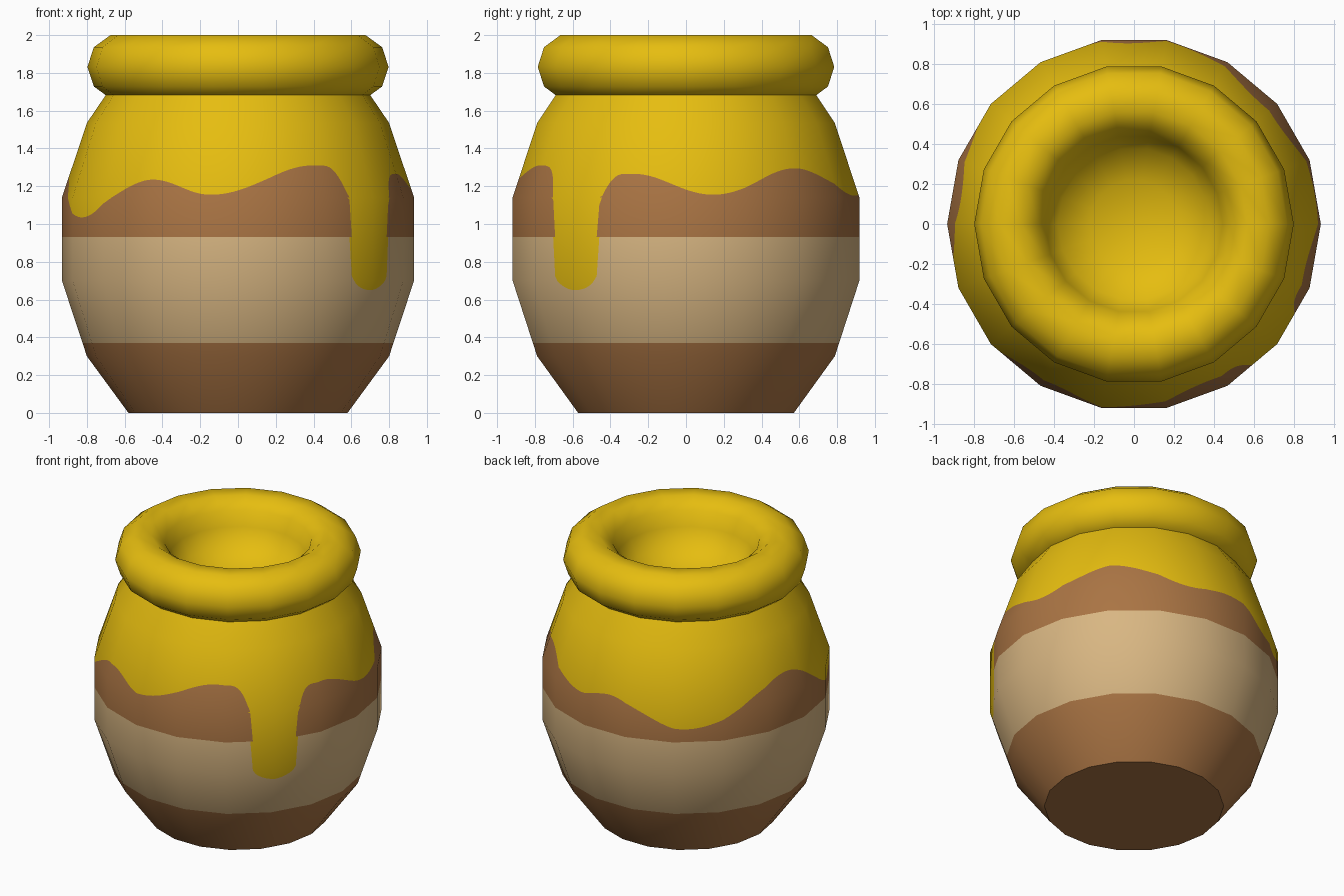
import bpy, bmesh, math
from mathutils import Vector

if "Cube" in bpy.data.objects:
    bpy.data.objects.remove(bpy.data.objects["Cube"])

SIDES, SUB = 18, 20


def mat(name, rgb):
    m = bpy.data.materials.new(name)
    m.diffuse_color = (*rgb, 1)
    m.use_nodes = True
    m.node_tree.nodes["Principled BSDF"].inputs["Base Color"].default_value = m.diffuse_color
    return m


BROWN = mat("clay_brown", (0.40, 0.175, 0.057))
CREAM = mat("cream_band", (0.69, 0.47, 0.225))
HONEY = mat("honey_yellow", (0.79, 0.51, 0.005))


def make_object(name, bm, mats):
    me = bpy.data.meshes.new(name)
    bm.to_mesh(me)
    bm.free()
    for m in mats:
        me.materials.append(m)
    ob = bpy.data.objects.new(name, me)
    bpy.context.collection.objects.link(ob)
    return ob


# Lower edge of the honey: (azimuth, height) of its crests and dips
EDGE = [(-154, 1.035), (-120, 1.235), (-99, 1.155), (-63, 1.31), (-18, 1.265),
        (9, 1.155), (41, 1.295), (76, 1.15), (92, 1.19), (125, 1.02),
        (173, 1.28), (206, 1.035)]
DRIP, HALF = -40, 9.5


def honey_edge(p):
    a = math.degrees(math.atan2(p.y, p.x))
    if a < -154:
        a += 360
    h = 1.15
    for (a0, h0), (a1, h1) in zip(EDGE, EDGE[1:]):
        if a0 <= a <= a1:
            h = h0 + (h1 - h0) * (1 - math.cos(math.pi * (a - a0) / (a1 - a0))) / 2
    d = abs(a - DRIP)
    if d < HALF:                      # long drip with a round tip
        return 0.76 - 0.11 * math.sqrt(1 - (d / HALF) ** 2)
    if d < HALF + 10:                 # curved shoulders of the drip
        h -= 0.2 * (1 - (d - HALF) / 10) ** 3
    return h


# Body profile (radius, height)
BODY = [(0.58, 0), (0.80, 0.30), (0.932, 0.70), (0.932, 1.14), (0.80, 1.535), (0.60, 1.83)]


def radius(z):
    for (r0, z0), (r1, z1) in zip(BODY, BODY[1:]):
        if z <= z1:
            return r0 + (r1 - r0) * (z - z0) / (z1 - z0)
    return BODY[-1][0]


def slopes():
    seg = [Vector((z1 - z0, r0 - r1)).normalized()
           for (r0, z0), (r1, z1) in zip(BODY, BODY[1:])]
    return [seg[0]] + [(a + b).normalized() for a, b in zip(seg, seg[1:])] + [seg[-1]]


SLOPES = slopes()


def smooth_normal(co):
    n = SLOPES[-1]
    for i in range(len(BODY) - 1):
        z0, z1 = BODY[i][1], BODY[i + 1][1]
        if z0 <= co.z <= z1:
            n = SLOPES[i].lerp(SLOPES[i + 1], (co.z - z0) / (z1 - z0))
            break
    d = Vector((co.x, co.y, 0)).normalized()
    return Vector((d.x * n.x, d.y * n.x, n.y)).normalized()


# Pot body: eighteen flat sides, cut along the bands and the honey edge
corner = [Vector((math.cos(2 * math.pi * k / SIDES), math.sin(2 * math.pi * k / SIDES), 0))
          for k in range(SIDES)]
columns = [corner[k].lerp(corner[(k + 1) % SIDES], j / SUB)
           for k in range(SIDES) for j in range(SUB)]
edges = [honey_edge(p) for p in columns]
levels = [0, 0.30, 0.37, 0.70, 0.93, 1.14, 1.535, 1.83]
band = [0, 0, 1, 1, 0, 0, 0]

bm = bmesh.new()


def add_face(p, q, zs, index):
    pts = []
    for d, z in zip((p, q, q, p), zs):
        c = d * radius(z) + Vector((0, 0, z))
        if not any((c - o).length < 1e-5 for o in pts):
            pts.append(c)
    if len(pts) > 2:
        f = bm.faces.new([bm.verts.new(c) for c in pts])
        f.material_index = index
        f.smooth = True


for i, p in enumerate(columns):
    j = (i + 1) % len(columns)
    q = columns[j]
    for z0, z1, m in zip(levels, levels[1:], band):
        hp, hq = (min(max(edges[n], z0), z1) for n in (i, j))
        add_face(p, q, (z0, z0, hq, hp), m)
        add_face(p, q, (hp, hq, z1, z1), 2)
bmesh.ops.remove_doubles(bm, verts=bm.verts, dist=1e-5)
pot = make_object("pot_body", bm, [BROWN, CREAM, HONEY])
pot.data.normals_split_custom_set_from_vertices([smooth_normal(v.co) for v in pot.data.vertices])

# Flat underside
bm = bmesh.new()
bm.faces.new([bm.verts.new(c * 0.58) for c in reversed(corner)])
make_object("pot_base", bm, [BROWN])

# Round rim running into the honey bowl inside
R, T, ZC = 0.62, 0.177, 1.832
rim = [(R + T * math.cos(math.radians(a)), ZC + T * math.sin(math.radians(a)))
       for a in range(-108, 181, 36)]
rim += [(0.38, 1.72), (0.22, 1.64)]
bm = bmesh.new()
rings = [[bm.verts.new((c.x * r, c.y * r, z)) for c in corner] for r, z in rim]
for lo, hi in zip(rings, rings[1:]):
    for k in range(SIDES):
        n = (k + 1) % SIDES
        bm.faces.new((lo[k], lo[n], hi[n], hi[k]))
centre = bm.verts.new((0, 0, 1.61))
for k in range(SIDES):
    bm.faces.new((rings[-1][k], rings[-1][(k + 1) % SIDES], centre))
for f in bm.faces:
    f.smooth = True
make_object("honey_rim_and_bowl", bm, [HONEY])
